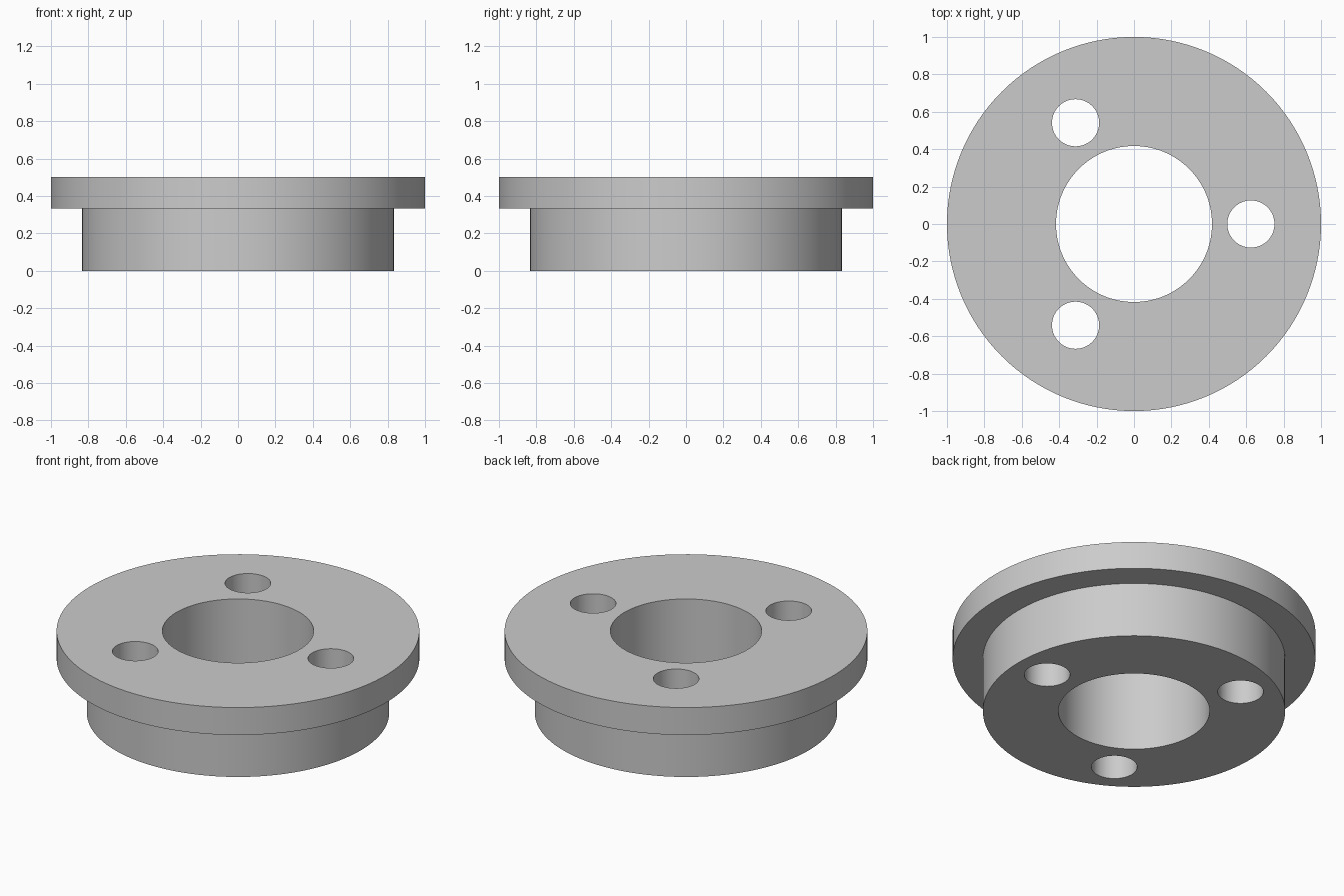
import bpy
import bmesh
from math import cos, sin, tau

SEGMENTS = 128
FLANGE_R, HUB_R, BORE_R = 1.0, 0.833, 0.417
STEP_Z, TOP_Z = 0.333, 0.5
BOLT_CIRCLE_R, BOLT_R, BOLT_COUNT = 0.625, 0.126, 3

cube = bpy.data.objects.get("Cube")
if cube:
    bpy.data.objects.remove(cube, do_unlink=True)

# Plain grey metal
grey = bpy.data.materials.new("grey_metal")
grey.use_nodes = True
colour = (0.6, 0.6, 0.6, 1.0)
grey.diffuse_color = colour
grey.node_tree.nodes["Principled BSDF"].inputs["Base Color"].default_value = colour


def lathe(name, profile):
    """Revolve a closed (radius, z) profile around the z axis."""
    bm = bmesh.new()
    rings = [[bm.verts.new((r * cos(tau * i / SEGMENTS), r * sin(tau * i / SEGMENTS), z))
              for r, z in profile] for i in range(SEGMENTS)]
    count = len(profile)
    for i, ring in enumerate(rings):
        following = rings[(i + 1) % SEGMENTS]
        for j in range(count):
            k = (j + 1) % count
            bm.faces.new((ring[j], following[j], following[k], ring[k]))
    bmesh.ops.recalc_face_normals(bm, faces=bm.faces)
    mesh = bpy.data.meshes.new(name)
    bm.to_mesh(mesh)
    bm.free()
    mesh.materials.append(grey)
    obj = bpy.data.objects.new(name, mesh)
    bpy.context.collection.objects.link(obj)
    return obj


# Stepped ring: narrow hub below, wide flange above, bore through the middle
flange = lathe("flanged_bushing", [
    (BORE_R, 0), (HUB_R, 0), (HUB_R, STEP_Z),
    (FLANGE_R, STEP_Z), (FLANGE_R, TOP_Z), (BORE_R, TOP_Z)])

bpy.ops.object.select_all(action="DESELECT")
bpy.context.view_layer.objects.active = flange
flange.select_set(True)

# Bolt holes, evenly spaced and drilled right through
for n in range(BOLT_COUNT):
    angle = tau * n / BOLT_COUNT
    bpy.ops.mesh.primitive_cylinder_add(
        vertices=64, radius=BOLT_R, depth=1,
        location=(BOLT_CIRCLE_R * cos(angle), BOLT_CIRCLE_R * sin(angle), TOP_Z / 2))
    drill = bpy.context.object
    drill.name = "bolt_hole_cutter"
    drill.hide_render = True
    drill.data.materials.append(grey)
    cut = flange.modifiers.new("bolt_hole", "BOOLEAN")
    cut.operation = "DIFFERENCE"
    cut.solver = "EXACT"
    cut.object = drill
    drill.select_set(False)
    flange.select_set(True)
    bpy.context.view_layer.objects.active = flange
    bpy.ops.object.modifier_apply(modifier=cut.name)
    bpy.data.objects.remove(drill, do_unlink=True)

# Smooth round walls with crisp rims
bpy.ops.object.shade_smooth_by_angle()
